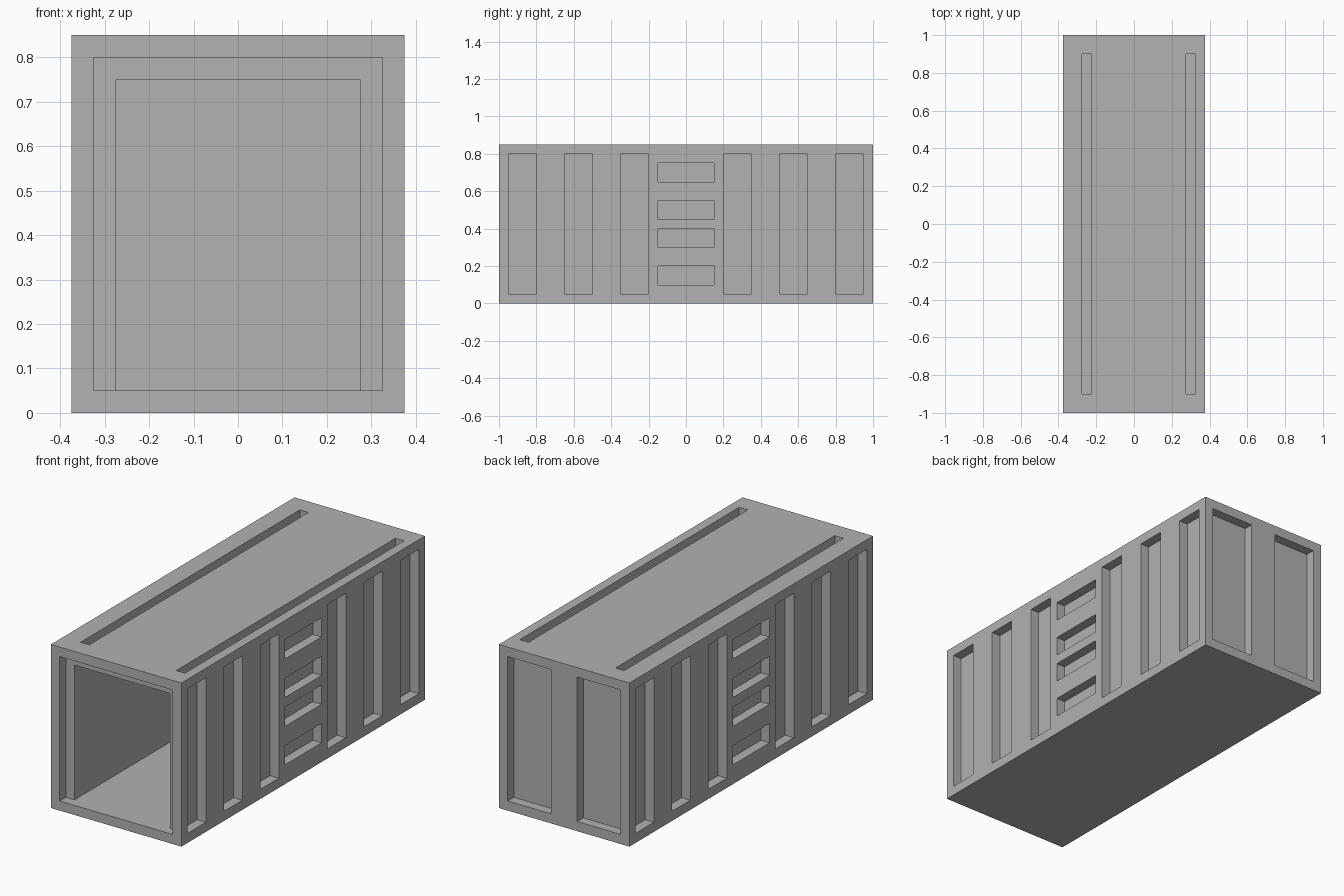
import bpy
import bmesh
from mathutils import Vector

cube = bpy.data.objects.get("Cube")
if cube:
    bpy.data.objects.remove(cube, do_unlink=True)

# Body size and shared pocket depth
HALF_W, HALF_L, HEIGHT, DEPTH = 0.375, 1.0, 0.85, 0.05
X, Y, Z = Vector((1, 0, 0)), Vector((0, 1, 0)), Vector((0, 0, 1))

grey = bpy.data.materials.new("container_grey")
grey.use_nodes = True
colour = (0.445, 0.445, 0.445, 1)
grey.diffuse_color = colour
grey.node_tree.nodes["Principled BSDF"].inputs["Base Color"].default_value = colour


def panel(name, origin, u_axis, v_axis, u_range, v_range, pockets):
    """Flat panel with rectangular pockets (u0, u1, v0, v1, depth) sunk into it."""
    normal = u_axis.cross(v_axis)
    us = sorted(set(u_range) | {u for p in pockets for u in p[:2]})
    vs = sorted(set(v_range) | {v for p in pockets for v in p[2:4]})
    bm = bmesh.new()

    def quad(*points):
        bm.faces.new([bm.verts.new(origin + u_axis * u + v_axis * v - normal * d)
                      for u, v, d in points])

    def depth(i, j):
        u, v = (us[i] + us[i + 1]) / 2, (vs[j] + vs[j + 1]) / 2
        return max([p[4] for p in pockets
                    if p[0] < u < p[1] and p[2] < v < p[3]], default=0)

    for i in range(len(us) - 1):
        for j in range(len(vs) - 1):
            u0, u1, v0, v1 = us[i], us[i + 1], vs[j], vs[j + 1]
            d = depth(i, j)
            quad((u0, v0, d), (u1, v0, d), (u1, v1, d), (u0, v1, d))
            # Pocket sides where neighbouring cells differ in depth
            if i and depth(i - 1, j) != d:
                e = depth(i - 1, j)
                quad((u0, v0, e), (u0, v0, d), (u0, v1, d), (u0, v1, e))
            if j and depth(i, j - 1) != d:
                e = depth(i, j - 1)
                quad((u1, v0, e), (u1, v0, d), (u0, v0, d), (u0, v0, e))

    bmesh.ops.remove_doubles(bm, verts=bm.verts, dist=0.0001)
    mesh = bpy.data.meshes.new(name)
    bm.to_mesh(mesh)
    bm.free()
    mesh.materials.append(grey)
    obj = bpy.data.objects.new(name, mesh)
    bpy.context.collection.objects.link(obj)
    return obj


across, along, up = (-HALF_W, HALF_W), (-HALF_L, HALF_L), (0, HEIGHT)

# Long walls: three upright pockets at each end, four short slots between
side = [(y, y + 0.15, 0.05, 0.8, DEPTH) for y in (-0.95, -0.65, -0.35, 0.2, 0.5, 0.8)]
side += [(-0.15, 0.15, z, z + 0.1, DEPTH) for z in (0.1, 0.3, 0.45, 0.65)]
panel("left_wall", X * HALF_W, Y, Z, along, up, side)
panel("right_wall", -X * HALF_W, -Y, Z, along, up, side)

# Open front: stepped door frame, then the hollow interior
panel("front_frame_and_interior", -Y * HALF_L, X, Z, across, up,
      [(-0.325, 0.325, 0.05, 0.8, DEPTH), (-0.275, 0.275, 0.05, 0.75, 1.9)])

# Closed back with two door-like pockets
panel("back_wall", Y * HALF_L, -X, Z, across, up,
      [(x, x + 0.25, 0.05, 0.8, DEPTH) for x in (-0.325, 0.075)])

# Roof with two long grooves, and a plain underside
panel("roof", Z * HEIGHT, X, Y, across, along,
      [(x, x + 0.05, -0.9, 0.9, DEPTH) for x in (-0.275, 0.275)])
panel("underside", Vector(), X, -Y, across, along, [])
